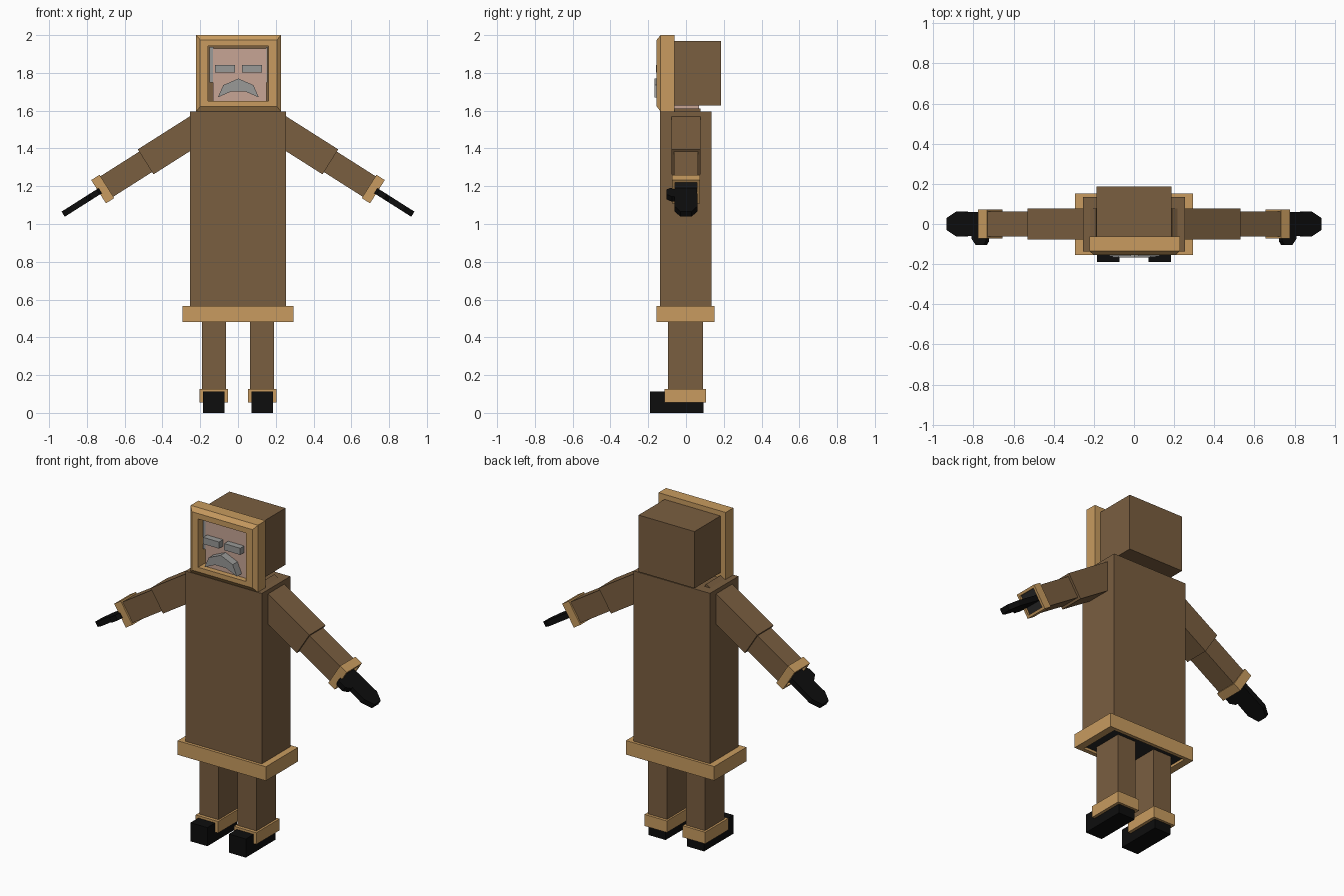
import bpy, bmesh, math
from mathutils import Matrix, Vector

if "Cube" in bpy.data.objects:
    bpy.data.objects.remove(bpy.data.objects["Cube"])


def material(name, rgb):
    m = bpy.data.materials.new(name)
    m.diffuse_color = (*rgb, 1)
    m.use_nodes = True
    m.node_tree.nodes["Principled BSDF"].inputs["Base Color"].default_value = m.diffuse_color
    return m


BROWN = material("brown hide", (0.195, 0.113, 0.051))
TAN = material("tan trim", (0.58, 0.33, 0.116))
BLACK = material("black leather", (0.004, 0.004, 0.004))
SKIN = material("skin", (0.57, 0.375, 0.30))
GREY = material("grey hair", (0.32, 0.32, 0.31))
LINING = material("dark lining", (0.02, 0.02, 0.02))


def finish(name, bm, mat, mirror=False, matrix=None):
    if matrix:
        bm.transform(matrix)
    bmesh.ops.recalc_face_normals(bm, faces=bm.faces[:])
    mesh = bpy.data.meshes.new(name)
    bm.to_mesh(mesh)
    bm.free()
    mesh.materials.append(mat)
    ob = bpy.data.objects.new(name, mesh)
    bpy.context.collection.objects.link(ob)
    if mirror:
        ob.modifiers.new("mirror", 'MIRROR').use_mirror_merge = False
    return ob


def box(name, mat, x, y, z, **kw):
    """Box given its (low, high) range on each axis."""
    bm = bmesh.new()
    bmesh.ops.create_cube(bm, size=1)
    for v in bm.verts:
        v.co = Vector([r[0] if c < 0 else r[1] for c, r in zip(v.co, (x, y, z))])
    return finish(name, bm, mat, **kw)


def ring(name, mat, loops, **kw):
    """Closed frame: each four-cornered loop is joined to the next one."""
    bm = bmesh.new()
    vs = [[bm.verts.new(p) for p in loop] for loop in loops]
    for i, a in enumerate(vs):
        b = vs[(i + 1) % len(vs)]
        for j in range(4):
            k = (j + 1) % 4
            bm.faces.new((a[j], a[k], b[k], b[j]))
    return finish(name, bm, mat, **kw)


def prism(name, mat, outline, offset, **kw):
    """Flat outline pushed along an offset vector."""
    bm = bmesh.new()
    face = bm.faces.new([bm.verts.new(p) for p in outline])
    new = bmesh.ops.extrude_face_region(bm, geom=[face])["geom"]
    bmesh.ops.translate(bm, vec=offset,
                        verts=[g for g in new if isinstance(g, bmesh.types.BMVert)])
    return finish(name, bm, mat, **kw)


def sym(h):
    return (-h, h)


# Coat with a wide hem, open below
box("coat", BROWN, sym(0.255), (-0.137, 0.135), (0.53, 1.595))


def hem_loop(hx, y0, y1, z):
    return [(-hx, y0, z), (hx, y0, z), (hx, y1, z), (-hx, y1, z)]


ring("coat_hem", TAN, [hem_loop(0.295, -0.155, 0.152, 0.48), hem_loop(0.295, -0.155, 0.152, 0.565),
                       hem_loop(0.25, -0.13, 0.13, 0.565), hem_loop(0.25, -0.13, 0.13, 0.48)])
box("coat_lining", LINING, sym(0.25), sym(0.13), (0.495, 0.503))

# Legs, ankle cuffs and boots
box("leg", BROWN, (0.064, 0.19), (-0.095, 0.09), (0.08, 0.497), mirror=True)
box("ankle_cuff", TAN, (0.053, 0.203), (-0.115, 0.107), (0.056, 0.126), mirror=True)
box("boot_sole", BLACK, (0.072, 0.185), (-0.19, 0.092), (0, 0.06), mirror=True)
box("boot_toe", BLACK, (0.072, 0.185), (-0.19, -0.09), (0.05, 0.112), mirror=True)

# Arms: local x runs from the elbow towards the fingertips
ARM = Matrix.Translation((0.489, 0, 1.329)) @ Matrix.Rotation(math.radians(32.4), 4, 'Y')
arm = dict(mirror=True, matrix=ARM)
box("upper_arm", BROWN, (-0.405, 0), sym(0.077), sym(0.078), **arm)
box("forearm", BROWN, (-0.03, 0.255), sym(0.063), sym(0.064), **arm)


def cuff_loop(x, h):
    return [(x, -h, -h), (x, h, -h), (x, h, h), (x, -h, h)]


ring("wrist_cuff", TAN, [cuff_loop(0.243, 0.073), cuff_loop(0.295, 0.073),
                         cuff_loop(0.295, 0.058), cuff_loop(0.243, 0.058)], **arm)
box("cuff_lining", LINING, (0.275, 0.282), sym(0.06), sym(0.06), **arm)
T = 0.016
prism("mitten", BLACK, [(0.26, -0.058, -T), (0.46, -0.062, -T), (0.517, -0.03, -T),
                        (0.517, 0.03, -T), (0.46, 0.062, -T), (0.26, 0.058, -T)],
      (0, 0, 2 * T), **arm)
prism("thumb", BLACK, [(0.285, -0.05, -T), (0.285, -0.085, -T), (0.298, -0.104, -T),
                       (0.345, -0.104, -T), (0.368, -0.075, -T), (0.368, -0.05, -T)],
      (0, 0, 2 * T), **arm)

# Hood with a bevelled fur frame round the face
box("hood", BROWN, sym(0.187), (-0.07, 0.186), (1.627, 1.97))
box("neck", SKIN, sym(0.08), (-0.075, 0.07), (1.585, 1.635))


def trim_loop(x0, x1, z0, z1, y):
    return [(x0, y, z0), (x1, y, z0), (x1, y, z1), (x0, y, z1)]


ring("hood_trim", TAN, [trim_loop(-0.222, 0.228, 1.595, 2.0, -0.062),
                        trim_loop(-0.222, 0.228, 1.595, 2.0, -0.135),
                        trim_loop(-0.2, 0.206, 1.622, 1.975, -0.155),
                        trim_loop(-0.158, 0.162, 1.65, 1.942, -0.155),
                        trim_loop(-0.158, 0.162, 1.65, 1.942, -0.062)])
box("hood_inside", BROWN, (-0.159, 0.163), (-0.08, -0.065), (1.645, 1.945))

# Face, side hair, brows and moustache
box("face", SKIN, (-0.133, 0.15), (-0.122, -0.07), (1.645, 1.93))
for side, x in (("left", (-0.152, -0.131)), ("right", (0.148, 0.157))):
    box("hair_" + side, GREY, x, (-0.118, -0.07), (1.75, 1.936))
for side, x in (("left", (-0.122, -0.015)), ("right", (0.02, 0.127))):
    box("brow_" + side, GREY, x, (-0.16, -0.115), (1.803, 1.843))
prism("moustache", GREY, [(-0.107, -0.168, 1.67), (-0.035, -0.168, 1.702), (0.038, -0.168, 1.702),
                          (0.11, -0.168, 1.67), (0.082, -0.168, 1.735), (0.002, -0.168, 1.77),
                          (-0.078, -0.168, 1.735)], (0, 0.05, 0))
